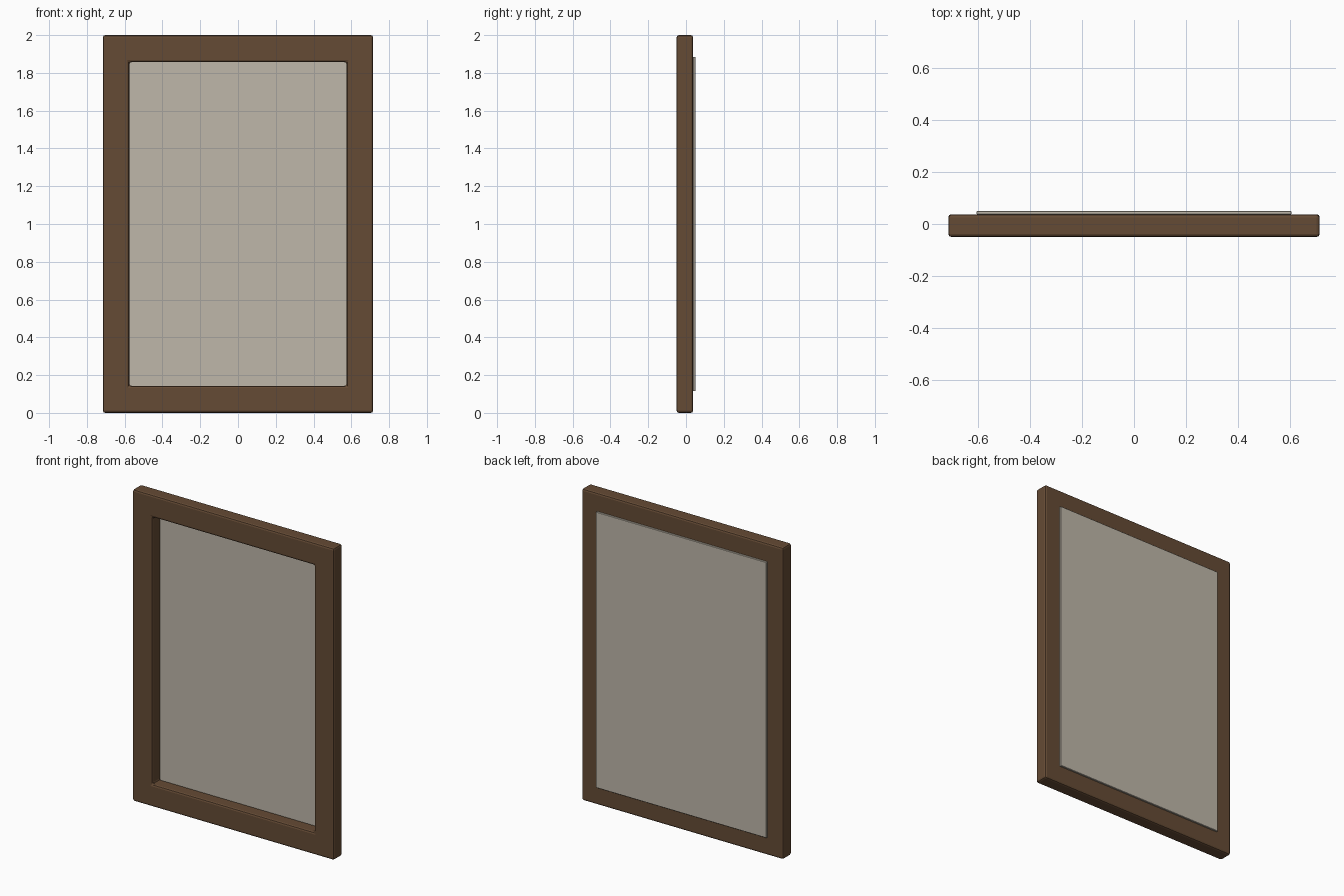
import bpy, bmesh

if "Cube" in bpy.data.objects:
    bpy.data.objects.remove(bpy.data.objects["Cube"])


def material(name, rgb):
    m = bpy.data.materials.new(name)
    m.diffuse_color = (*rgb, 1.0)
    m.use_nodes = True
    m.node_tree.nodes["Principled BSDF"].inputs["Base Color"].default_value = m.diffuse_color
    return m


def finish(bm, name, mat, bevel, segments):
    bmesh.ops.recalc_face_normals(bm, faces=bm.faces)
    me = bpy.data.meshes.new(name)
    bm.to_mesh(me)
    bm.free()
    me.materials.append(mat)
    ob = bpy.data.objects.new(name, me)
    bpy.context.collection.objects.link(ob)
    mod = ob.modifiers.new("soft_edges", 'BEVEL')
    mod.width = bevel
    mod.segments = segments
    mod.limit_method = 'ANGLE'
    return ob


def rect(bm, hx, z0, z1, y):
    return [bm.verts.new((x, y, z)) for x, z in
            ((-hx, z0), (hx, z0), (hx, z1), (-hx, z1))]


wood = material("dark_wood", (0.130, 0.070, 0.035))
panel = material("pale_grey_panel", (0.52, 0.475, 0.40))

# Frame: one rectangular ring, swept through four section corners
FRONT, BACK = -0.05, 0.0375
bm = bmesh.new()
outer, inner = (0.715, 0.0, 2.0), (0.575, 0.143, 1.857)
loops = [rect(bm, *outer, FRONT), rect(bm, *inner, FRONT),
         rect(bm, *inner, BACK), rect(bm, *outer, BACK)]
for k in range(4):
    a, b = loops[k], loops[(k + 1) % 4]
    for i in range(4):
        j = (i + 1) % 4
        bm.faces.new((a[i], a[j], b[j], b[i]))
finish(bm, "frame", wood, 0.012, 2)

# Panel: thin plate fixed over the back of the opening
bm = bmesh.new()
a = rect(bm, 0.606, 0.115, 1.885, 0.0365)
b = rect(bm, 0.606, 0.115, 1.885, 0.05)
bm.faces.new(a)
bm.faces.new(b)
for i in range(4):
    j = (i + 1) % 4
    bm.faces.new((a[i], a[j], b[j], b[i]))
finish(bm, "back_panel", panel, 0.002, 1)
